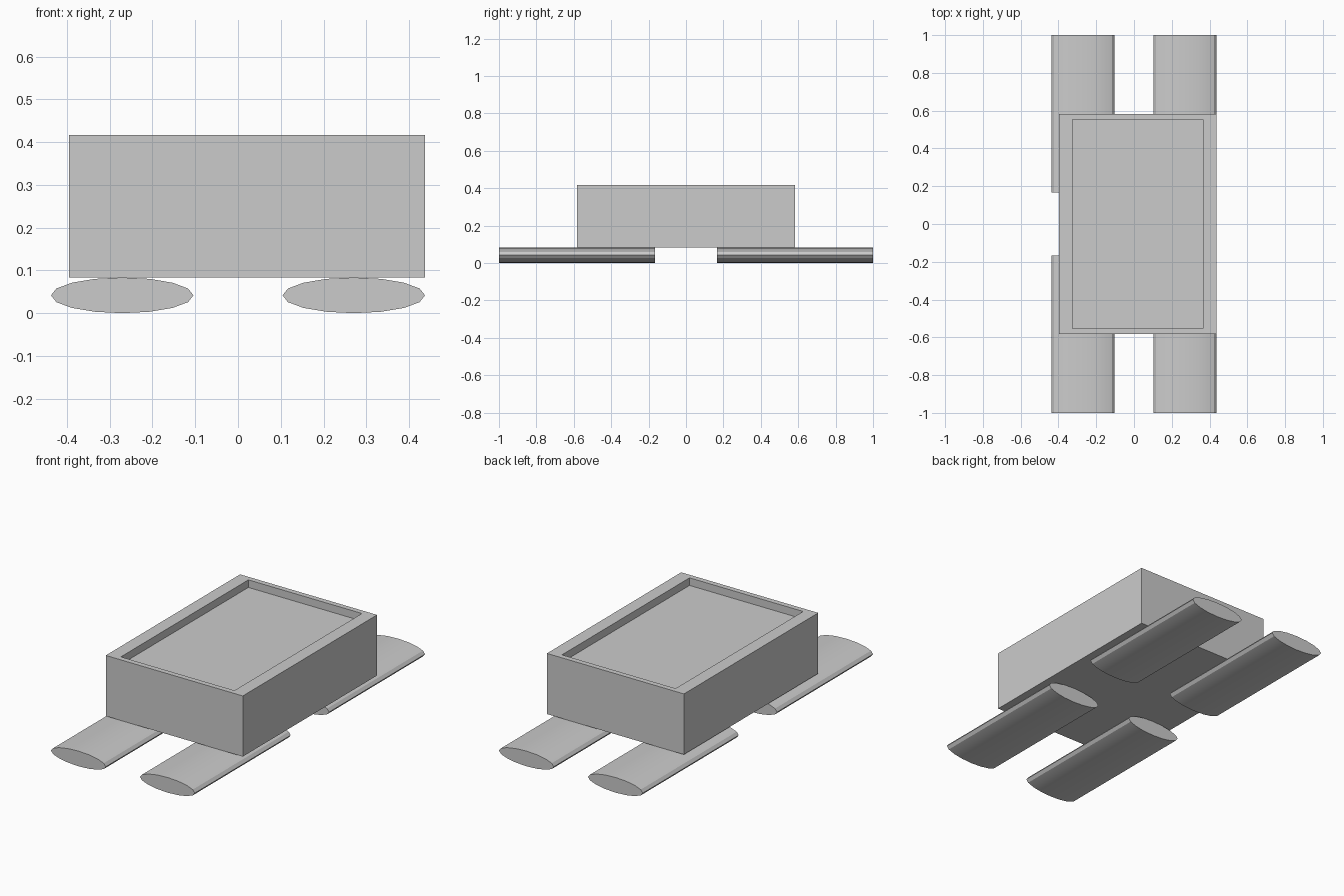
import bpy
import bmesh
import math

cube = bpy.data.objects.get("Cube")
if cube:
    bpy.data.objects.remove(cube, do_unlink=True)

U = 1 / 12  # modelling unit

grey = bpy.data.materials.new("plain_grey")
grey.use_nodes = True
colour = (0.6, 0.6, 0.6, 1)
grey.diffuse_color = colour
grey.node_tree.nodes["Principled BSDF"].inputs["Base Color"].default_value = colour


def finish(name, bm):
    bmesh.ops.recalc_face_normals(bm, faces=bm.faces)
    mesh = bpy.data.meshes.new(name)
    bm.to_mesh(mesh)
    bm.free()
    mesh.materials.append(grey)
    obj = bpy.data.objects.new(name, mesh)
    bpy.context.collection.objects.link(obj)
    return obj


# Box body with a shallow recess in its top
x_mid, length, height = 0.25 * U, 14 * U, 4 * U
bm = bmesh.new()
bmesh.ops.create_cube(bm, size=1)
bmesh.ops.scale(bm, vec=(10 * U, length, height), verts=bm.verts)
bmesh.ops.translate(bm, vec=(x_mid, 0, U + height / 2), verts=bm.verts)
top = max(bm.faces, key=lambda f: f.calc_center_median().z)
bmesh.ops.inset_individual(bm, faces=[top], thickness=U / 2)
for v in top.verts:  # the rim is wider on the long sides
    v.co.x += math.copysign(U / 2, x_mid - v.co.x)
floor = bmesh.ops.extrude_discrete_faces(bm, faces=[top])["faces"][0]
bmesh.ops.translate(bm, vec=(0, 0, -U / 2), verts=floor.verts)
finish("body", bm)


# Flattened elliptical runners, one under each corner
def runner(name, side, end):
    bm = bmesh.new()
    bmesh.ops.create_cone(bm, cap_ends=True, segments=16, radius1=1, radius2=1, depth=1)
    for v in bm.verts:
        x, y, z = v.co
        v.co = (side * 3.25 * U + x * 2 * U,
                end * 7 * U + z * 10 * U,
                U / 2 + y * U / 2)
    obj = finish(name, bm)
    bpy.ops.object.select_all(action="DESELECT")
    obj.select_set(True)
    bpy.context.view_layer.objects.active = obj
    bpy.ops.object.shade_smooth_by_angle(angle=math.radians(30))


for side, side_name in ((1, "left"), (-1, "right")):
    for end, end_name in ((-1, "front"), (1, "back")):
        runner(f"{end_name}_{side_name}_runner", side, end)
